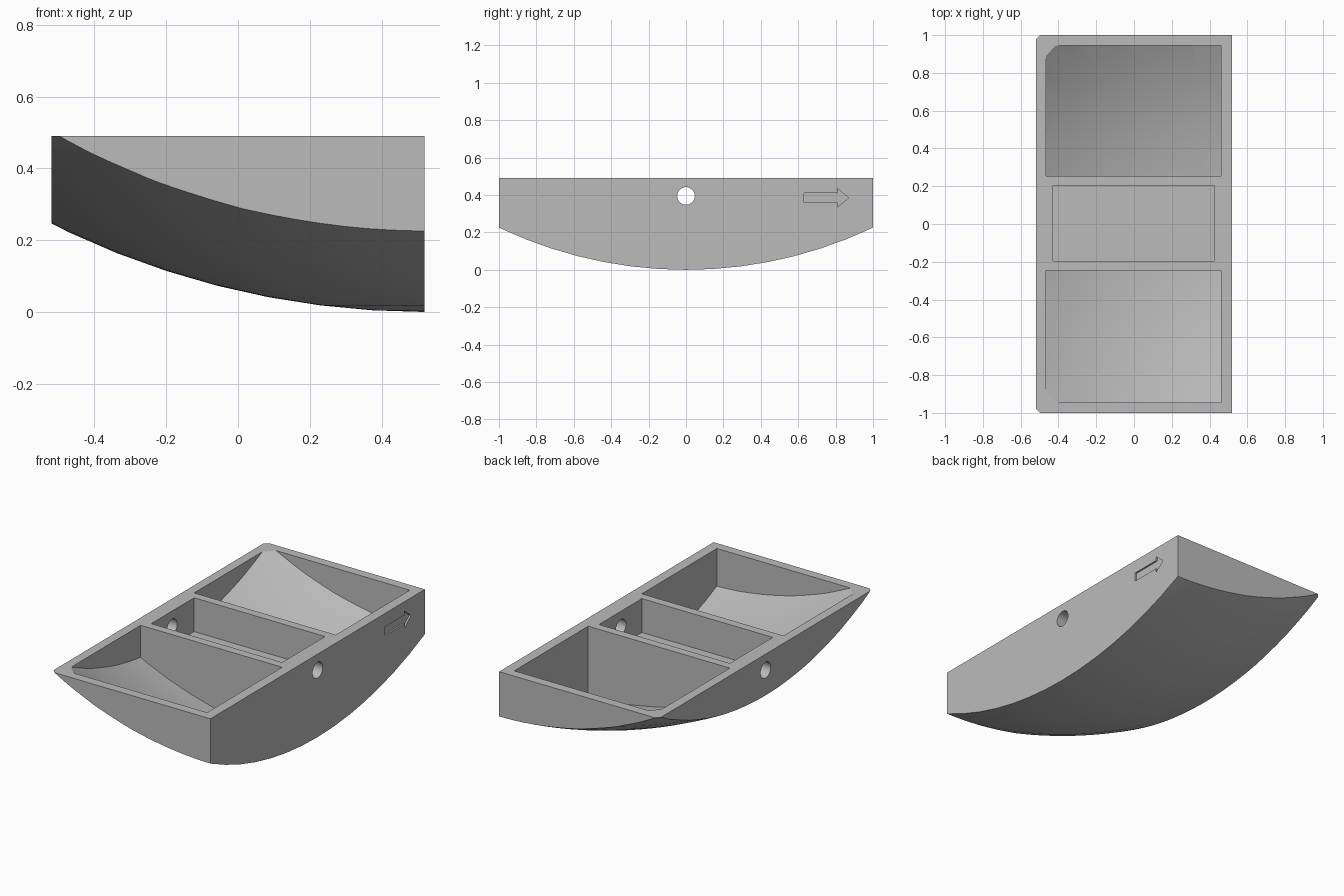
import bpy
import bmesh
import math
from mathutils import Matrix

if "Cube" in bpy.data.objects:
    bpy.data.objects.remove(bpy.data.objects["Cube"], do_unlink=True)

HALF_X, HALF_Y, TOP = 0.52, 1.0, 0.49
RADIUS, SHELL = 2.33, 0.06
SEGMENTS = 100

grey = bpy.data.materials.new("plain grey")
grey.use_nodes = True
grey.diffuse_color = (0.5, 0.5, 0.5, 1)
grey.node_tree.nodes["Principled BSDF"].inputs["Base Color"].default_value = grey.diffuse_color


def make_object(name, bm):
    bmesh.ops.recalc_face_normals(bm, faces=bm.faces)
    mesh = bpy.data.meshes.new(name)
    bm.to_mesh(mesh)
    bm.free()
    mesh.materials.append(grey)
    obj = bpy.data.objects.new(name, mesh)
    bpy.context.collection.objects.link(obj)
    return obj


def box(name, low, high):
    bm = bmesh.new()
    size = [b - a for a, b in zip(low, high)]
    middle = [(a + b) / 2 for a, b in zip(low, high)]
    matrix = Matrix.Translation(middle) @ Matrix.Diagonal((*size, 1))
    bmesh.ops.create_cube(bm, size=1, matrix=matrix)
    return make_object(name, bm)


def ball(name, radius):
    # Centred above the deep side so that the hull rises towards the other one
    bm = bmesh.new()
    matrix = Matrix.Translation((HALF_X + 0.0005, 0, RADIUS)) @ Matrix.Rotation(math.pi / SEGMENTS, 4, 'Z')
    bmesh.ops.create_uvsphere(bm, u_segments=SEGMENTS, v_segments=SEGMENTS // 2,
                              radius=radius, matrix=matrix)
    return make_object(name, bm)


def combine(target, cutter, operation):
    mod = target.modifiers.new("cut", 'BOOLEAN')
    mod.operation = operation
    mod.solver = 'EXACT'
    mod.object = cutter
    bpy.ops.object.select_all(action='DESELECT')
    bpy.context.view_layer.objects.active = target
    target.select_set(True)
    bpy.ops.object.modifier_apply(modifier=mod.name)
    bpy.data.objects.remove(cutter, do_unlink=True)


# Block with a spherical underside
hull = box("rocker_hull", (-HALF_X, -HALF_Y, -0.1), (HALF_X, HALF_Y, TOP))
combine(hull, ball("outer_ball", RADIUS), 'INTERSECT')

# End pockets with rounded floors
for near, far in ((-0.945, -0.245), (0.255, 0.945)):
    pocket = box("end_pocket", (-0.465, near, -0.1), (0.46, far, TOP + 0.1))
    combine(pocket, ball("inner_ball", RADIUS - SHELL), 'INTERSECT')
    combine(hull, pocket, 'DIFFERENCE')

# Flat-bottomed middle pocket
combine(hull, box("middle_pocket", (-0.43, -0.195, 0.29), (0.425, 0.205, TOP + 0.1)), 'DIFFERENCE')

# Pivot hole through both long walls
bm = bmesh.new()
bmesh.ops.create_cone(bm, cap_ends=True, segments=48, radius1=0.047, radius2=0.047, depth=2,
                      matrix=Matrix.Translation((0, 0, 0.395)) @ Matrix.Rotation(math.pi / 2, 4, 'Y'))
combine(hull, make_object("pivot_hole", bm), 'DIFFERENCE')

# Shallow arrow recess on the deep side
half_arrow = [(0.63, 0.026), (0.81, 0.026), (0.81, 0.05)]
outline = half_arrow + [(0.87, 0)] + [(y, -z) for y, z in reversed(half_arrow)]
bm = bmesh.new()
face = bm.faces.new([bm.verts.new((HALF_X - 0.01, y, 0.385 + z)) for y, z in outline])
extruded = bmesh.ops.extrude_face_region(bm, geom=[face])
bmesh.ops.translate(bm, vec=(0.05, 0, 0),
                    verts=[v for v in extruded["geom"] if isinstance(v, bmesh.types.BMVert)])
combine(hull, make_object("arrow_recess", bm), 'DIFFERENCE')

# Smooth curved surfaces, crisp edges
bpy.ops.object.shade_smooth_by_angle(angle=math.radians(20))
